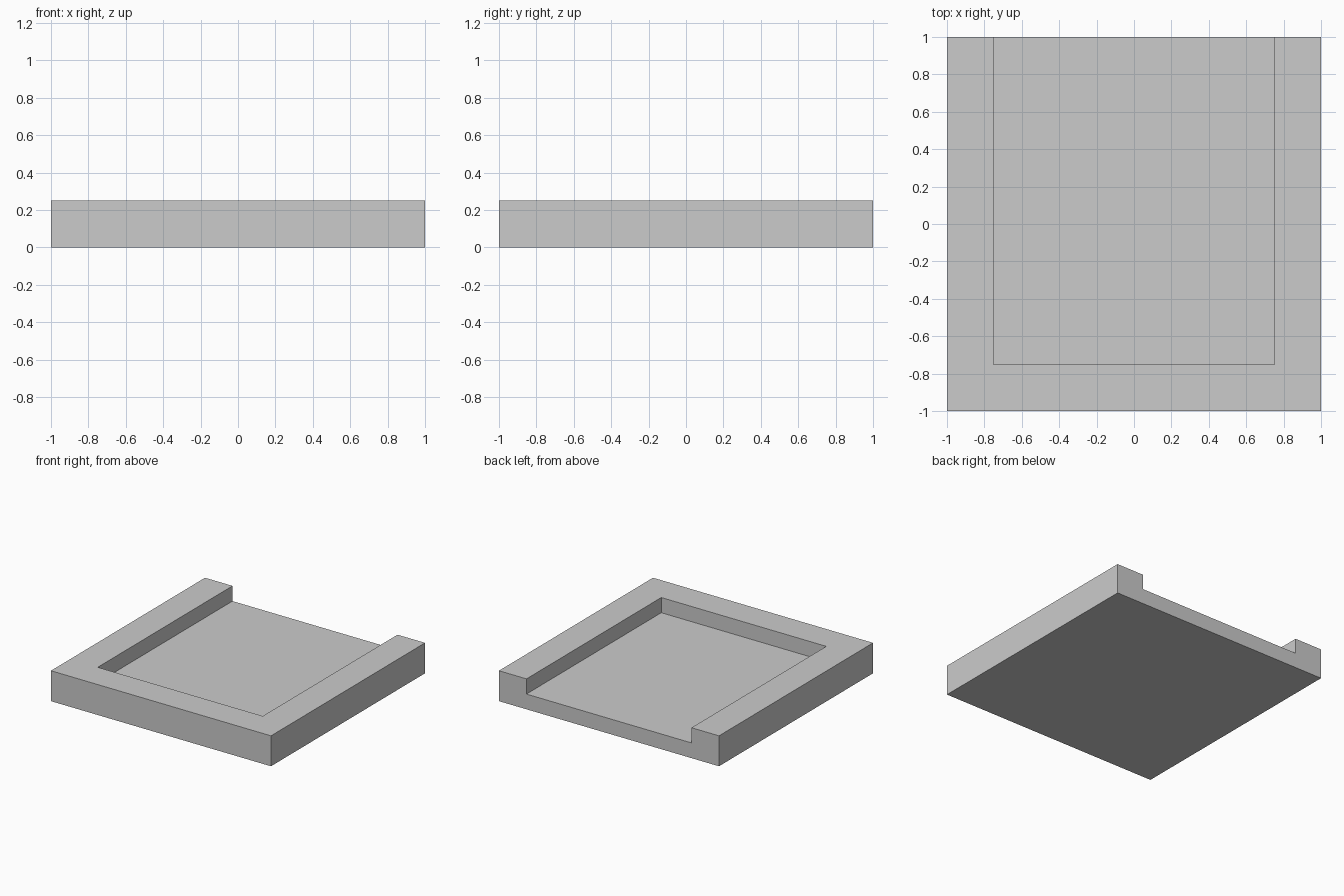
import bpy

if "Cube" in bpy.data.objects:
    bpy.data.objects.remove(bpy.data.objects["Cube"])


def box(name, x, y, z):
    """Axis-aligned box from (min, max) ranges."""
    spans = (x, y, z)
    bpy.ops.mesh.primitive_cube_add(size=1)
    ob = bpy.context.object
    ob.name = name
    centre = [(a + b) / 2 for a, b in spans]
    size = [b - a for a, b in spans]
    for v in ob.data.vertices:
        v.co = [c + s * k for c, s, k in zip(centre, size, v.co)]
    return ob


# Square slab
tray = box("tray", (-1, 1), (-1, 1), (0, 0.25))

# Shallow recess with rim on three sides, open at the back
cutter = box("recess_cutter", (-0.75, 0.75), (-0.75, 1.2), (0.125, 0.5))

mod = tray.modifiers.new("recess", 'BOOLEAN')
mod.operation = 'DIFFERENCE'
mod.solver = 'EXACT'
mod.object = cutter

# Apply the cut and drop the helper
bpy.context.view_layer.objects.active = tray
bpy.ops.object.modifier_apply(modifier=mod.name)
bpy.data.objects.remove(cutter)
